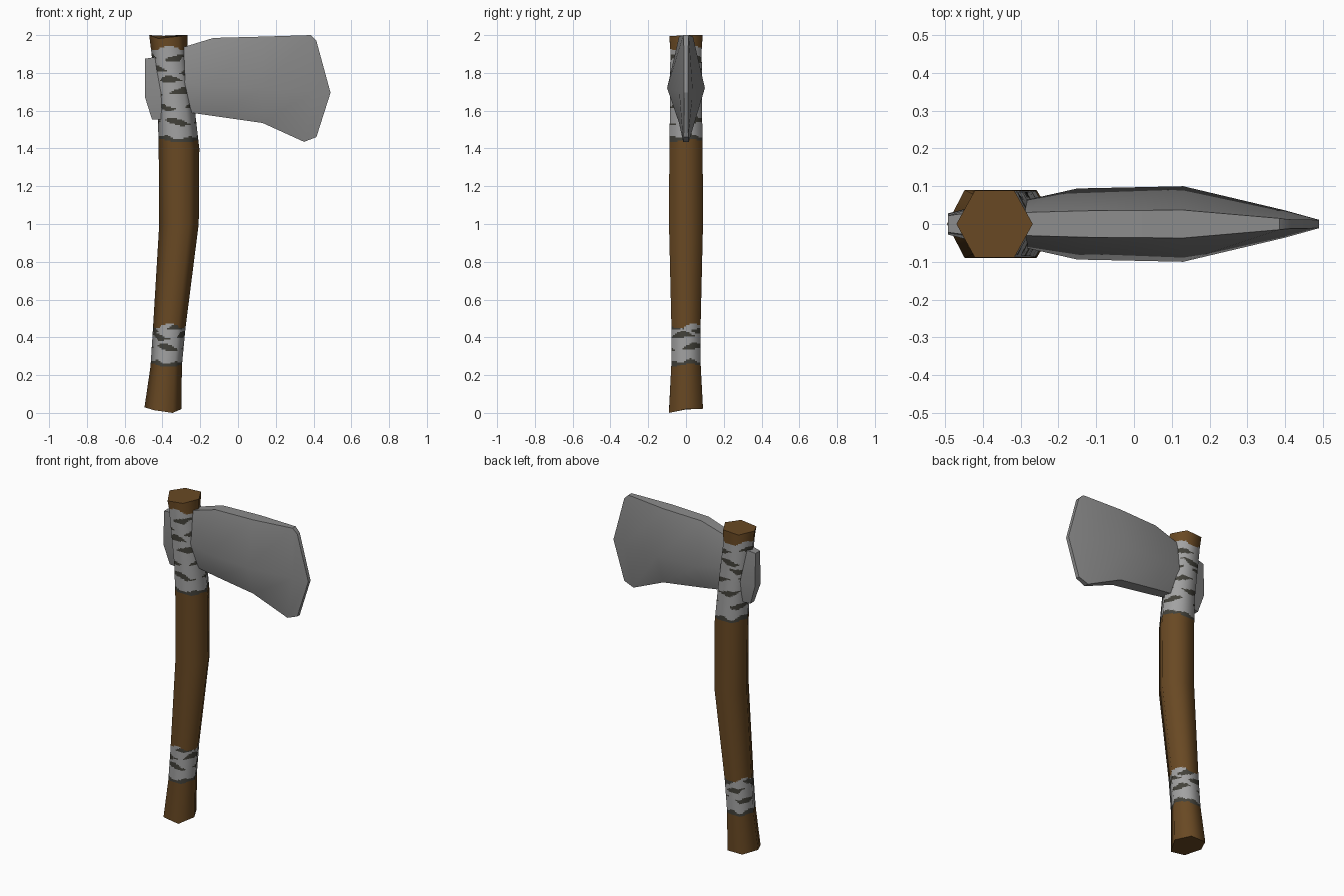
import bpy, bmesh, math
from mathutils import Vector

if "Cube" in bpy.data.objects:
    bpy.data.objects.remove(bpy.data.objects["Cube"])


def material(name, r, g, b):
    m = bpy.data.materials.new(name)
    m.diffuse_color = (r, g, b, 1)
    m.use_nodes = True
    m.node_tree.nodes["Principled BSDF"].inputs["Base Color"].default_value = m.diffuse_color
    return m


WOOD = material("brown wood", 0.14, 0.066, 0.017)
STEEL = material("grey steel", 0.26, 0.26, 0.26)
CLOTH = material("pale wrap", 0.36, 0.36, 0.36)
DARK = material("dark wrap stripe", 0.055, 0.053, 0.042)


def add_object(name, bm, mats):
    bmesh.ops.recalc_face_normals(bm, faces=bm.faces)
    me = bpy.data.meshes.new(name)
    bm.to_mesh(me)
    bm.free()
    ob = bpy.data.objects.new(name, me)
    bpy.context.collection.objects.link(ob)
    for m in mats:
        me.materials.append(m)
    return ob


def bridge(bm, a, b):
    n = len(a)
    return [bm.faces.new((a[i], a[(i + 1) % n], b[(i + 1) % n], b[i])) for i in range(n)]


# Handle: hexagonal loft, (z, left x, right x, half depth)
KEYS = [(0.0, -0.495, -0.30, 0.09), (0.25, -0.463, -0.297, 0.078),
        (0.45, -0.45, -0.278, 0.077), (1.0, -0.417, -0.208, 0.09),
        (1.4, -0.42, -0.205, 0.088), (1.6, -0.425, -0.228, 0.085),
        (1.92, -0.46, -0.268, 0.083), (2.0, -0.47, -0.268, 0.088)]
END_LOW = (0.02, 0.022, 0.022, 0.03, 0.015, 0.0)
END_TOP = (0.0, 0.0, -0.005, 0.0, -0.018, -0.006)
SIDE = 8  # strips per hexagon side, fine enough for the wrap stripes


def section(z):
    for a, b in zip(KEYS, KEYS[1:]):
        if z <= b[0]:
            t = (z - a[0]) / (b[0] - a[0])
            return [a[i] + (b[i] - a[i]) * t for i in (1, 2, 3)]
    return KEYS[-1][1:]


def ring(z):
    xl, xr, h = section(z)
    w, c = (xr - xl) / 2, (xl + xr) / 2
    ends = END_LOW if z < 0.001 else END_TOP if z > 1.999 else (0,) * 6
    corner = [Vector((c + w, 0, z)), Vector((c + w * .52, h, z)), Vector((c - w * .52, h, z)),
              Vector((c - w, 0, z)), Vector((c - w * .52, -h, z)), Vector((c + w * .52, -h, z))]
    for v, e in zip(corner, ends):
        v.z += e
    return [corner[i].lerp(corner[(i + 1) % 6], j / SIDE) for i in range(6) for j in range(SIDE)]


def ring_normal(k):
    i, t = divmod(k, SIDE)
    n = [Vector((math.cos(math.pi * q / 3), math.sin(math.pi * q / 3), 0)) for q in (i, i + 1)]
    return n[0].lerp(n[1], t / SIDE).normalized()


# Wraps: (bottom, top, stripe heights)
WRAPS = [(0.25, 0.46, (0.345, 0.405, 0.445)),
         (1.44, 1.93, (1.54, 1.62, 1.695, 1.755, 1.81, 1.88))]


def wrap_colour(z, u):
    a = math.tau * u
    for low, top, stripes in WRAPS:
        lo = low + 0.008 * math.sin(2 * a + 1)
        hi = top + 0.012 * math.sin(3 * a)
        if lo < z < hi:
            if z < lo + 0.022 + 0.008 * math.sin(5 * a):
                return 2
            for k, s in enumerate(stripes):
                mid = s + 0.012 * math.sin(2 * a + 1.7 * k)
                if abs(z - mid) < 0.013 * (0.6 + 0.7 * math.sin(3 * a + 2.3 * k)):
                    return 2
            return 1
    return 0


levels = [k[0] for k in KEYS]
for low, top, _ in WRAPS:
    n = round((top - low + 0.04) / 0.0075)
    levels += [low - 0.02 + (top - low + 0.04) * i / n for i in range(n + 1)]
levels = sorted(set(round(z, 4) for z in levels))

bm = bmesh.new()
normals = []
rings = []
for z in levels:
    rings.append([bm.verts.new(p) for p in ring(z)])
    normals += [ring_normal(k) for k in range(6 * SIDE)]
for za, zb, a, b in zip(levels, levels[1:], rings, rings[1:]):
    for k, f in enumerate(bridge(bm, a, b)):
        f.material_index = wrap_colour((za + zb) / 2, (k + 0.5) / (6 * SIDE))
        f.smooth = True
for z, nz in ((0.0, -1), (2.0, 1)):
    pts = ring(z)[::nz]
    mid = bm.verts.new(sum(pts, Vector()) / len(pts))
    rim = [bm.verts.new(p) for p in pts]
    normals += [Vector((0, 0, nz))] * (len(rim) + 1)
    for i in range(len(rim)):
        bm.faces.new((rim[i], rim[(i + 1) % len(rim)], mid)).smooth = True
handle = add_object("handle", bm, [WOOD, CLOTH, DARK])
handle.data.normals_split_custom_set_from_vertices(normals)


# Steel parts: each station is top, middle, bottom as (x, z, half thickness)
def steel_part(name, stations):
    bm = bmesh.new()
    loops = []
    for st in stations:
        pts = [(x, h, z) for x, z, h in st] + [(x, -h, z) for x, z, h in reversed(st)]
        loops.append([bm.verts.new(p) for p in pts])
    for a, b in zip(loops, loops[1:]):
        bridge(bm, a, b)
    for lp in (loops[0], loops[-1]):
        bm.faces.new((lp[0], lp[1], lp[4], lp[5]))
        bm.faces.new((lp[1], lp[2], lp[3], lp[4]))
    ob = add_object(name, bm, [STEEL])
    bpy.context.view_layer.objects.active = ob
    ob.select_set(True)
    bpy.ops.object.shade_smooth_by_angle(angle=math.radians(32))
    ob.select_set(False)


steel_part("axe_blade", [
    ((-0.31, 1.93, 0.03), (-0.31, 1.75, 0.058), (-0.27, 1.592, 0.03)),
    ((-0.13, 1.985, 0.035), (-0.15, 1.73, 0.094), (-0.13, 1.572, 0.035)),
    ((0.13, 1.992, 0.037), (0.13, 1.72, 0.1), (0.13, 1.535, 0.037)),
    ((0.385, 2.0, 0.015), (0.40, 1.70, 0.036), (0.35, 1.435, 0.015)),
    ((0.415, 1.97, 0.012), (0.49, 1.695, 0.011), (0.415, 1.46, 0.012))])

steel_part("axe_poll", [
    ((-0.492, 1.875, 0.022), (-0.492, 1.67, 0.028), (-0.455, 1.553, 0.018)),
    ((-0.40, 1.89, 0.035), (-0.40, 1.69, 0.052), (-0.39, 1.555, 0.03))])
